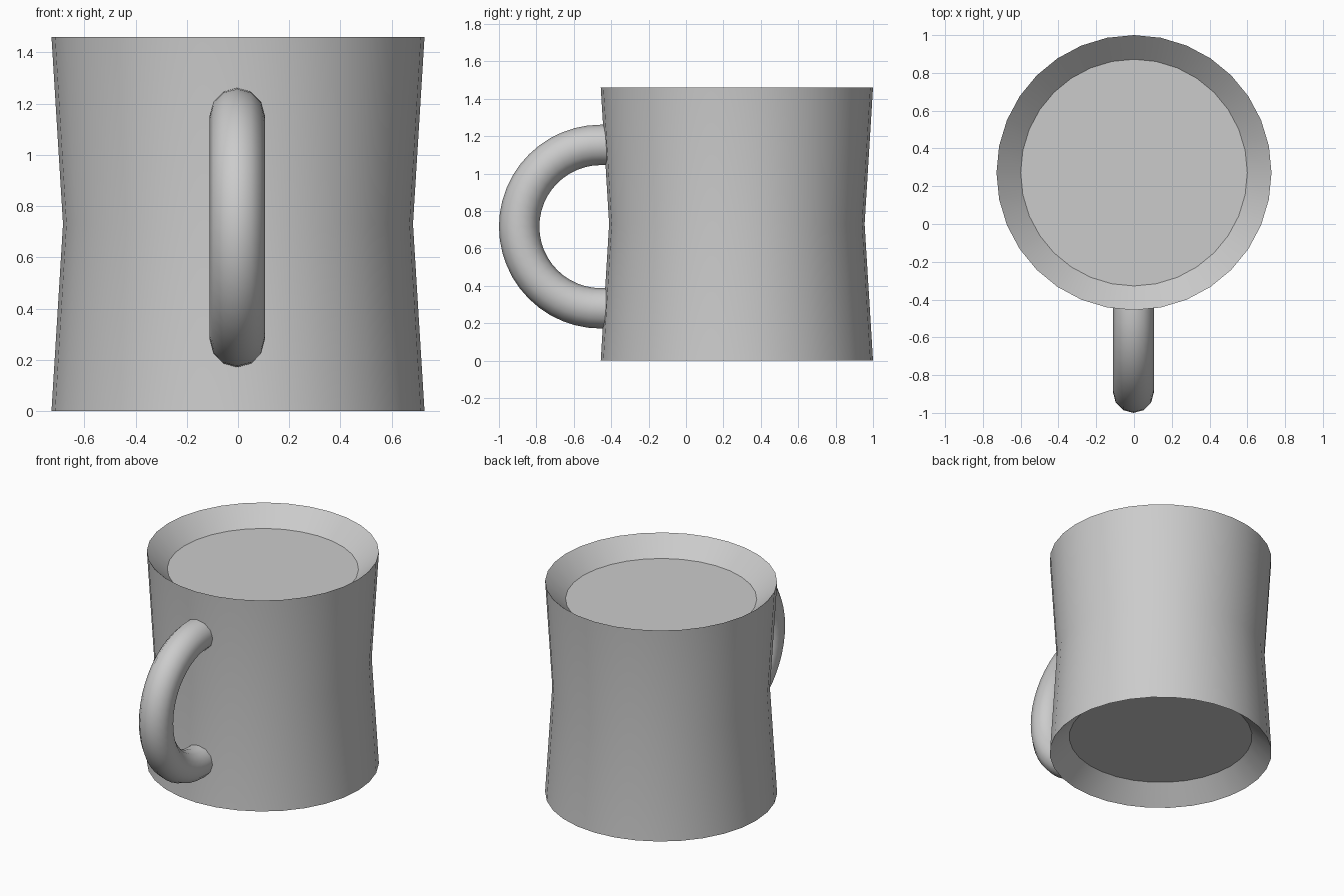
import bpy, bmesh, math

if "Cube" in bpy.data.objects:
    bpy.data.objects.remove(bpy.data.objects["Cube"])

grey = bpy.data.materials.new("plain_grey")
grey.diffuse_color = (0.6, 0.6, 0.6, 1)
grey.use_nodes = True
grey.node_tree.nodes["Principled BSDF"].inputs["Base Color"].default_value = grey.diffuse_color


def make_object(name, rings, cap=True):
    """Join a list of point rings with quads and cap both ends."""
    bm = bmesh.new()
    loops = [[bm.verts.new(p) for p in ring] for ring in rings]
    n = len(loops[0])
    for a, b in zip(loops, loops[1:]):
        for i in range(n):
            j = (i + 1) % n
            bm.faces.new((a[i], a[j], b[j], b[i]))
    bm.faces.new(loops[0][::-1])
    bm.faces.new(loops[-1])
    bmesh.ops.recalc_face_normals(bm, faces=bm.faces)
    mesh = bpy.data.meshes.new(name)
    bm.to_mesh(mesh)
    bm.free()
    mesh.materials.append(grey)
    obj = bpy.data.objects.new(name, mesh)
    bpy.context.collection.objects.link(obj)
    bpy.ops.object.select_all(action='DESELECT')
    obj.select_set(True)
    bpy.context.view_layer.objects.active = obj
    bpy.ops.object.shade_smooth_by_angle(angle=math.radians(31))
    return obj


# Mug body: waisted cylinder with a bevelled recess at both ends
CY, SIDES = 0.272, 32
profile = [(0.60, 0.12), (0.728, 0.0), (0.683, 0.73), (0.728, 1.46), (0.60, 1.34)]
rings = []
for r, z in profile:
    rings.append([(r * math.cos(2 * math.pi * i / SIDES),
                   CY + r * math.sin(2 * math.pi * i / SIDES), z) for i in range(SIDES)])
make_object("mug_body", rings)

# Handle: half ring of tube, ends running just inside the body wall
HY, HZ, MAJOR, MINOR, TUBE, ARC = -0.455, 0.716, 0.437, 0.108, 12, 24


def section(y, z, dy, dz):
    pts = []
    for k in range(TUBE):
        t = 2 * math.pi * k / TUBE
        c, s = MINOR * math.cos(t), MINOR * math.sin(t)
        pts.append((s - 0.003, y + dy * c, z + dz * c))
    return pts


rings = [section(-0.39, HZ + MAJOR, 0, 1)]
for i in range(ARC + 1):
    a = math.pi / 2 + math.pi * i / ARC
    dy, dz = math.cos(a), math.sin(a)
    rings.append(section(HY + MAJOR * dy, HZ + MAJOR * dz, dy, dz))
rings.append(section(-0.39, HZ - MAJOR, 0, -1))
make_object("handle", rings)
